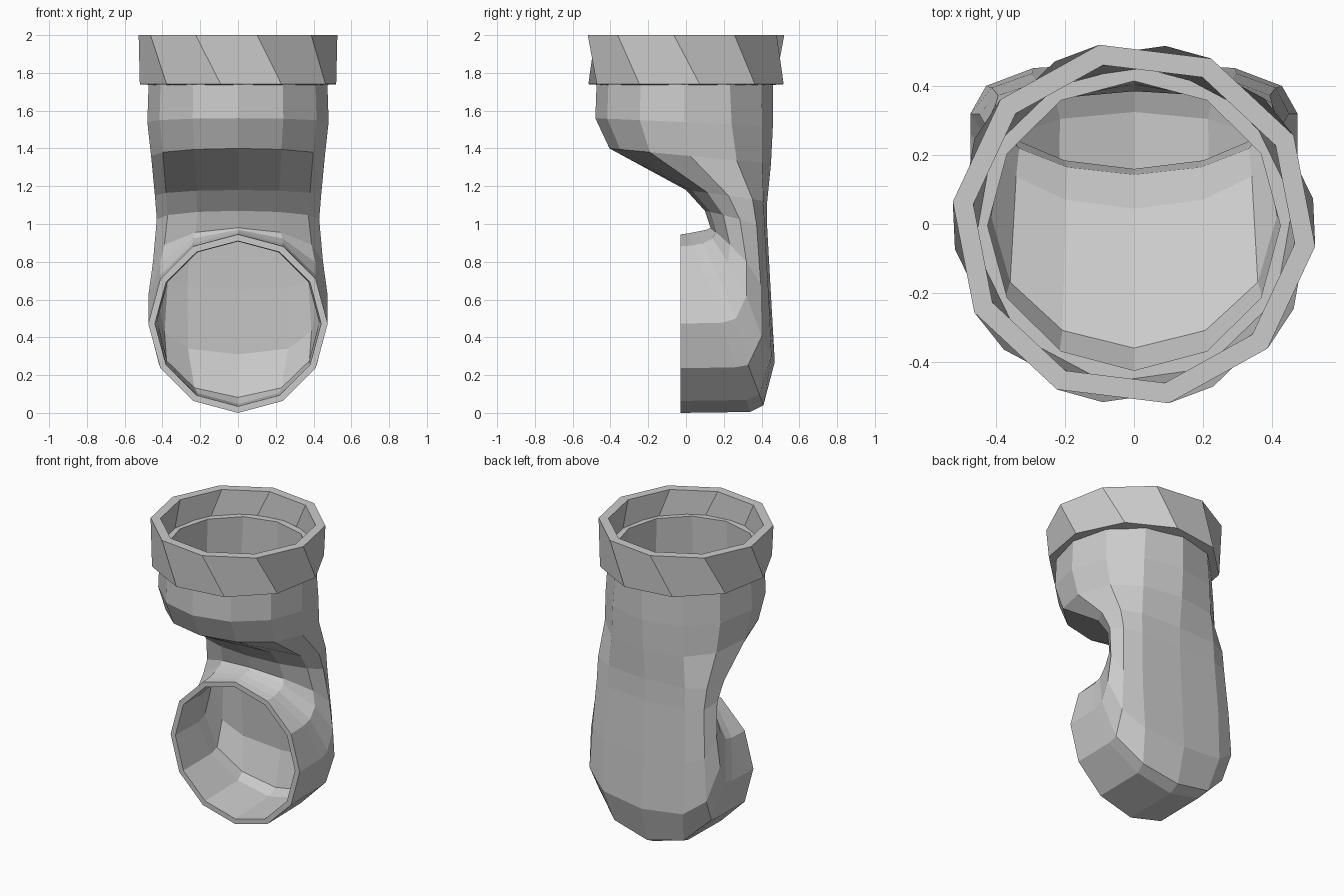
import bpy
import bmesh
import math
from mathutils import Vector

if "Cube" in bpy.data.objects:
    bpy.data.objects.remove(bpy.data.objects["Cube"])

SIDES = 12


def skin_closed(name, rings):
    """Join equal rings one after another, the last back to the first."""
    n, m = len(rings[0]), len(rings)
    faces = []
    for r in range(m):
        for i in range(n):
            j, s = (i + 1) % n, (r + 1) % m
            faces.append((r * n + i, s * n + i, s * n + j, r * n + j))
    mesh = bpy.data.meshes.new(name)
    mesh.from_pydata([v for ring in rings for v in ring], [], faces)
    bm = bmesh.new()
    bm.from_mesh(mesh)
    bmesh.ops.recalc_face_normals(bm, faces=bm.faces)
    bm.to_mesh(mesh)
    bm.free()
    obj = bpy.data.objects.new(name, mesh)
    bpy.context.collection.objects.link(obj)
    return obj


def power(v, e):
    return math.copysign(abs(v) ** e, v)


def section(front, back, width, e, shift, wall, inside=False):
    """Oval from front point to back point, squared off at the back."""
    wall = wall if inside else 0.0
    f, b = Vector((0, *front)), Vector((0, *back))
    mid, half = (f + b) / 2, (b - f) / 2
    half *= 1 - wall / half.length
    ring = []
    for i in range(SIDES):
        a = 2 * math.pi * i / SIDES
        c, s = math.cos(a), math.sin(a)
        lean = Vector((0, shift * c * c, 0))
        if s > 0.01:
            c, s = power(c, e), power(s, e)
            lean *= 0
        ring.append(mid + lean + Vector((c * (width - wall), 0, 0)) + half * s)
    return ring


# front (y, z), back (y, z), half width, back squareness, side shift, wall
stations = [
    ((-0.47, 1.84), (0.46, 1.84), 0.47, 1.0, 0.0, 0.045),
    ((-0.48, 1.56), (0.46, 1.52), 0.48, 0.9, 0.0, 0.045),
    ((-0.405, 1.40), (0.45, 1.32), 0.46, 0.8, 0.0, 0.045),
    ((0.00, 1.18), (0.43, 1.12), 0.44, 0.65, 0.01, 0.045),
    ((0.10, 1.07), (0.43, 0.98), 0.43, 0.6, 0.02, 0.045),
    ((0.13, 0.98), (0.45, 0.62), 0.45, 0.6, 0.03, 0.045),
    ((0.11, 0.97), (0.47, 0.27), 0.475, 0.7, 0.03, 0.045),
    ((0.06, 0.96), (0.41, 0.04), 0.475, 0.9, 0.03, 0.045),
    ((0.01, 0.95), (0.34, 0.005), 0.475, 1.0, 0.02, 0.045),
    ((-0.03, 0.945), (-0.03, 0.0), 0.475, 1.0, 0.0, 0.035),
]

# Bent pipe: outer skin down to the front mouth, inner skin back up
outer = [section(*s) for s in stations]
inner = [section(*s, inside=True) for s in reversed(stations)]
skin_closed("bent_pipe", outer + inner)

# Collar around the upper mouth: radius, height, twist in degrees
collar_profile = [(0.53, 2.0, -7), (0.525, 1.74, 8), (0.45, 1.735, 8), (0.47, 2.0, -7)]
collar = []
for radius, z, twist in collar_profile:
    angles = [math.radians(twist + 36 * i) for i in range(10)]
    collar.append([Vector((radius * math.cos(a), radius * math.sin(a), z)) for a in angles])
skin_closed("collar", collar)
